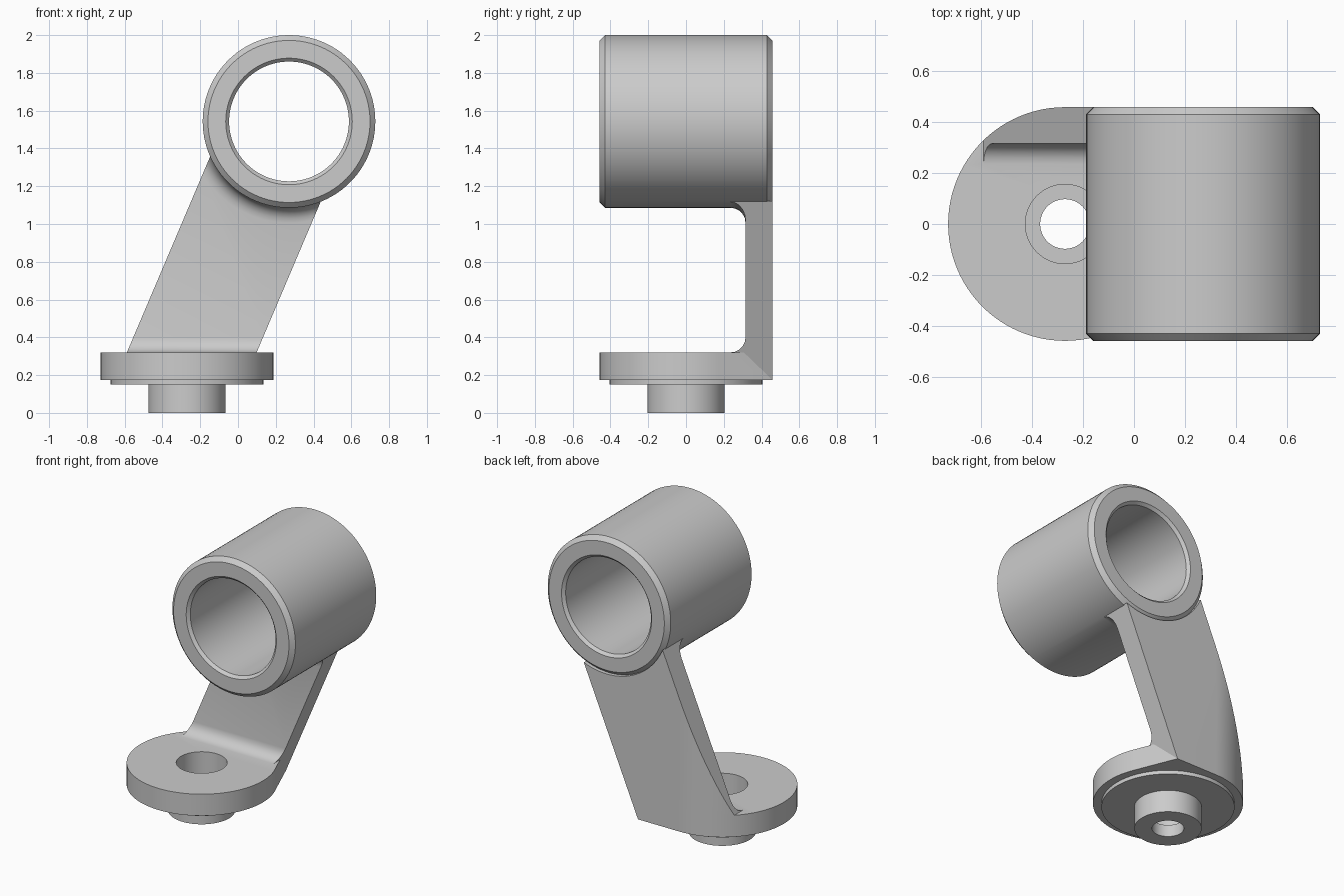
import bpy, bmesh, math
from mathutils import Vector

cube = bpy.data.objects.get("Cube")
if cube:
    bpy.data.objects.remove(cube, do_unlink=True)

grey = bpy.data.materials.new("plain_grey")
grey.use_nodes = True
GREY = (0.6, 0.6, 0.6, 1)
grey.diffuse_color = GREY
grey.node_tree.nodes["Principled BSDF"].inputs["Base Color"].default_value = GREY

R = 0.457                                  # shared outer radius
BASE = Vector((-0.27, 0, 0))               # mounting disc axis (along z)
TUBE = Vector((0.27, 0, 1.543))            # sleeve axis (along y)
FLOOR, TOP = 0.175, 0.32                   # disc underside and top
CORNER = 0.037                             # x of the arm's lower corner
ARM_Y = 0.315                              # arm front face
SEGS = 96


def make(name, bm):
    bmesh.ops.recalc_face_normals(bm, faces=bm.faces)
    mesh = bpy.data.meshes.new(name)
    bm.to_mesh(mesh)
    bm.free()
    mesh.materials.append(grey)
    obj = bpy.data.objects.new(name, mesh)
    bpy.context.collection.objects.link(obj)
    return obj


def loft(name, a, b):
    """Solid between two matching outlines."""
    bm = bmesh.new()
    va, vb = [[bm.verts.new(p) for p in loop] for loop in (a, b)]
    bm.faces.new(va)
    bm.faces.new(vb)
    for i in range(len(va)):
        j = (i + 1) % len(va)
        bm.faces.new((va[i], va[j], vb[j], vb[i]))
    return make(name, bm)


def revolve(name, profile, origin, axis, closed=False):
    """Turn (radius, height) points about the z or y axis."""
    bm = bmesh.new()
    rings = []
    for r, h in profile:
        ring = []
        for i in range(SEGS):
            t = math.tau * i / SEGS
            u, v = r * math.cos(t), r * math.sin(t)
            p = (u, v, h) if axis == "z" else (u, h, v)
            ring.append(bm.verts.new(origin + Vector(p)))
        rings.append(ring)
    pairs = list(zip(rings, rings[1:]))
    if closed:
        pairs.append((rings[-1], rings[0]))
    else:
        bm.faces.new(rings[0])
        bm.faces.new(rings[-1])
    for a, b in pairs:
        for i in range(SEGS):
            j = (i + 1) % SEGS
            bm.faces.new((a[i], a[j], b[j], b[i]))
    return make(name, bm)


def combine(target, tool, operation):
    mod = target.modifiers.new("cut", "BOOLEAN")
    mod.operation, mod.object, mod.solver = operation, tool, "EXACT"
    bpy.context.view_layer.objects.active = target
    bpy.ops.object.modifier_apply(modifier=mod.name)
    bpy.data.objects.remove(tool, do_unlink=True)


def slanted(name, profile):
    """Leaning slab: a (y, z) profile spanned between the arm's two edges."""
    lean = 0.425
    left = [(-0.65 + lean * (z - FLOOR), y, z) for y, z in profile]
    right = [(CORNER + lean * (z - FLOOR), y, z) for y, z in profile]
    return loft(name, left, right)


def cove(radius, steps=5):
    """Quarter-round fillet offsets, from (radius, 0) to (0, radius)."""
    turns = [math.pi / 2 * i / steps for i in range(steps + 1)]
    return [(radius * (1 - math.sin(t)), radius * (1 - math.cos(t))) for t in turns]


def prism(name, outline, low, high):
    return loft(name, [(x, y, low) for x, y in outline],
                [(x, y, high) for x, y in outline])


def arc(start, end, steps):
    angles = [start + (end - start) * i / steps for i in range(steps + 1)]
    return [(BASE.x + R * math.cos(t), R * math.sin(t)) for t in angles]


# Mounting disc with a tangent corner under the arm
tangent = 2 * math.atan2(R, CORNER - BASE.x) - math.pi / 2
quarter = arc(math.pi / 2, math.pi, SEGS // 4)
disc = quarter + arc(math.pi, math.tau + tangent, 54)[1:] + [(CORNER, R)]
bracket = prism("bracket", disc, FLOOR, TOP)

# Arm with a filleted foot, trimmed to the disc's rounded side
foot = [(ARM_Y - y, TOP + z) for y, z in cove(0.08)]
arm = slanted("arm", [(R, FLOOR), (ARM_Y - 0.08, FLOOR)] + foot + [(ARM_Y, 1.4), (R, 1.4)])
trim = quarter + [(BASE.x - R, -1), (1, -1), (1, R)]
combine(arm, prism("trim", trim, -1, 3), "INTERSECT")

# Fillet collar where the arm meets the sleeve
flare = [(R + r, ARM_Y - y) for y, r in cove(0.08)]
collar = revolve("collar", flare + [(R + 0.08, 0.38)], TUBE, "y")
slab = [(0.1, 0.9), (0.1, 1.4), (0.42, 1.4), (0.42, 0.9)]
combine(collar, slanted("slab", slab), "INTERSECT")
combine(arm, collar, "UNION")
combine(arm, revolve("clearance", [(R - 0.003, -1), (R - 0.003, 1)], TUBE, "y"), "DIFFERENCE")
combine(bracket, arm, "UNION")

# Stepped spigot below the disc, then the counterbored hole
step = [(0.205, 0), (0.205, 0.15), (0.405, 0.15), (0.405, 0.22)]
combine(bracket, revolve("spigot", step, BASE, "z"), "UNION")
hole = [(0.097, -0.1), (0.097, 0.08), (0.155, 0.08), (0.155, 0.5)]
combine(bracket, revolve("hole", hole, BASE, "z"), "DIFFERENCE")

# Chamfered sleeve with a chamfered bore
half = [(0.317, R - 0.018), (0.335, R), (R - 0.028, R), (R, R - 0.028)]
ring = half + [(r, -h) for r, h in reversed(half)]
combine(bracket, revolve("sleeve", ring, TUBE, "y", closed=True), "UNION")

bpy.ops.object.select_all(action="DESELECT")
bracket.select_set(True)
bpy.context.view_layer.objects.active = bracket
bpy.ops.object.shade_smooth_by_angle(angle=math.radians(25))
